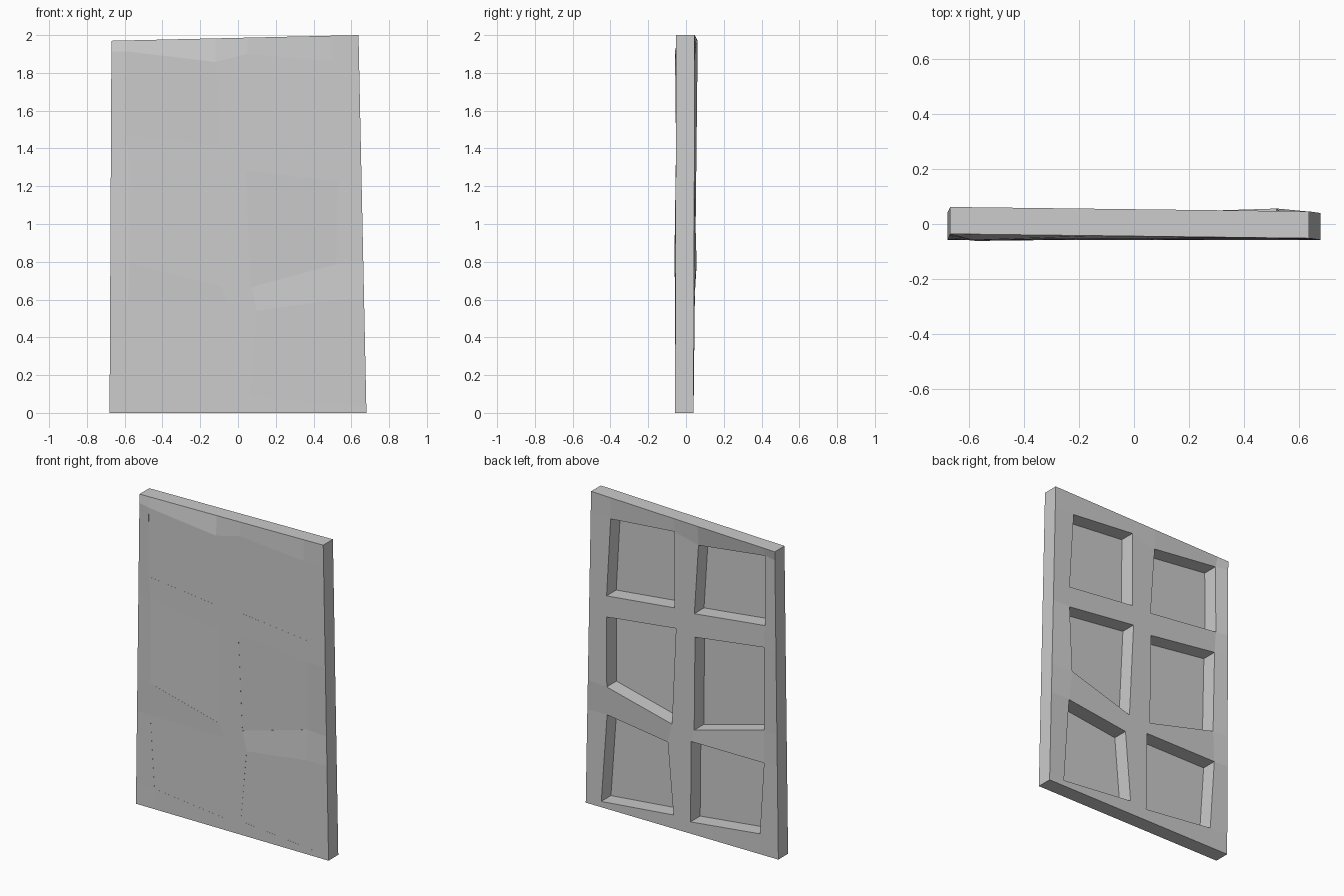
import bpy, bmesh

if "Cube" in bpy.data.objects:
    bpy.data.objects.remove(bpy.data.objects["Cube"])

THICK = 0.098
# Crooked opening corners, rows from bottom to top, columns from left to right
ROWS = [
    [(-.55, .13), (-.06, .075), (.06, .087), (.57, .037)],
    [(-.58, .59), (-.066, .59), (.10, .542), (.53, .60)],
    [(-.575, .797), (-.087, .668), (.07, .665), (.52, .787)],
    [(-.58, 1.329), (-.094, 1.264), (.04, 1.284), (.53, 1.226)],
    [(-.59, 1.471), (-.09, 1.413), (.05, 1.413), (.53, 1.361)],
    [(-.59, 1.914), (-.12, 1.858), (.05, 1.90), (.50, 1.861)],
]
# Small hand-made bulges of the bars in y: (row, column) -> offset
BUMPS = {(2, 3): .014, (2, 0): -.006, (1, 3): -.003, (5, 0): -.006}


def left_edge(z):
    t = z / 1.97
    return (-.68 + .01 * t, -.009 + .022 * t, z)


def right_edge(z):
    t = z / 2
    return (.68 - .042 * t, -.009 + .006 * t, z)


def top_edge(x):
    t = (x + .67) / 1.308
    return (x, .013 - .016 * t, 1.97 + .03 * t)


# Full grid of frame points, including the outer border
grid = [[left_edge(0)] + [(x, -.009, 0) for x, _ in ROWS[0]] + [right_edge(0)]]
for r, row in enumerate(ROWS):
    pts = [(x, -.009 + .006 * z / 2 + BUMPS.get((r, c), 0), z)
           for c, (x, z) in enumerate(row)]
    grid.append([left_edge(row[0][1])] + pts + [right_edge(row[3][1])])
grid.append([left_edge(1.97)] + [top_edge(x) for x, _ in ROWS[5]] + [right_edge(2)])


def is_opening(r, c):
    return r in (1, 3, 5) and c in (1, 3)


def make_object(name, bm):
    mesh = bpy.data.meshes.new(name)
    bm.to_mesh(mesh)
    bm.free()
    ob = bpy.data.objects.new(name, mesh)
    bpy.context.collection.objects.link(ob)
    return ob


def build(name, opening, y_shift, depth):
    """Fill either the openings or the bars of the grid, optionally extruded back."""
    bm = bmesh.new()
    v = [[bm.verts.new((x, y + y_shift, z)) for x, y, z in row] for row in grid]
    for r in range(len(grid) - 1):
        for c in range(5):
            if is_opening(r, c) == opening:
                bm.faces.new((v[r][c], v[r][c + 1], v[r + 1][c + 1], v[r + 1][c]))
    bmesh.ops.delete(bm, geom=[p for p in bm.verts if not p.link_faces], context='VERTS')
    if depth:
        res = bmesh.ops.extrude_face_region(bm, geom=bm.faces[:], use_keep_orig=True)
        moved = [g for g in res['geom'] if isinstance(g, bmesh.types.BMVert)]
        bmesh.ops.translate(bm, verts=moved, vec=(0, depth, 0))
        bmesh.ops.recalc_face_normals(bm, faces=bm.faces[:])
    return make_object(name, bm)


# Frame with six openings, and the panes lying flush with its front
build("window_frame", False, -THICK / 2, THICK)
build("window_panes", True, -THICK / 2 + .0005, 0)
